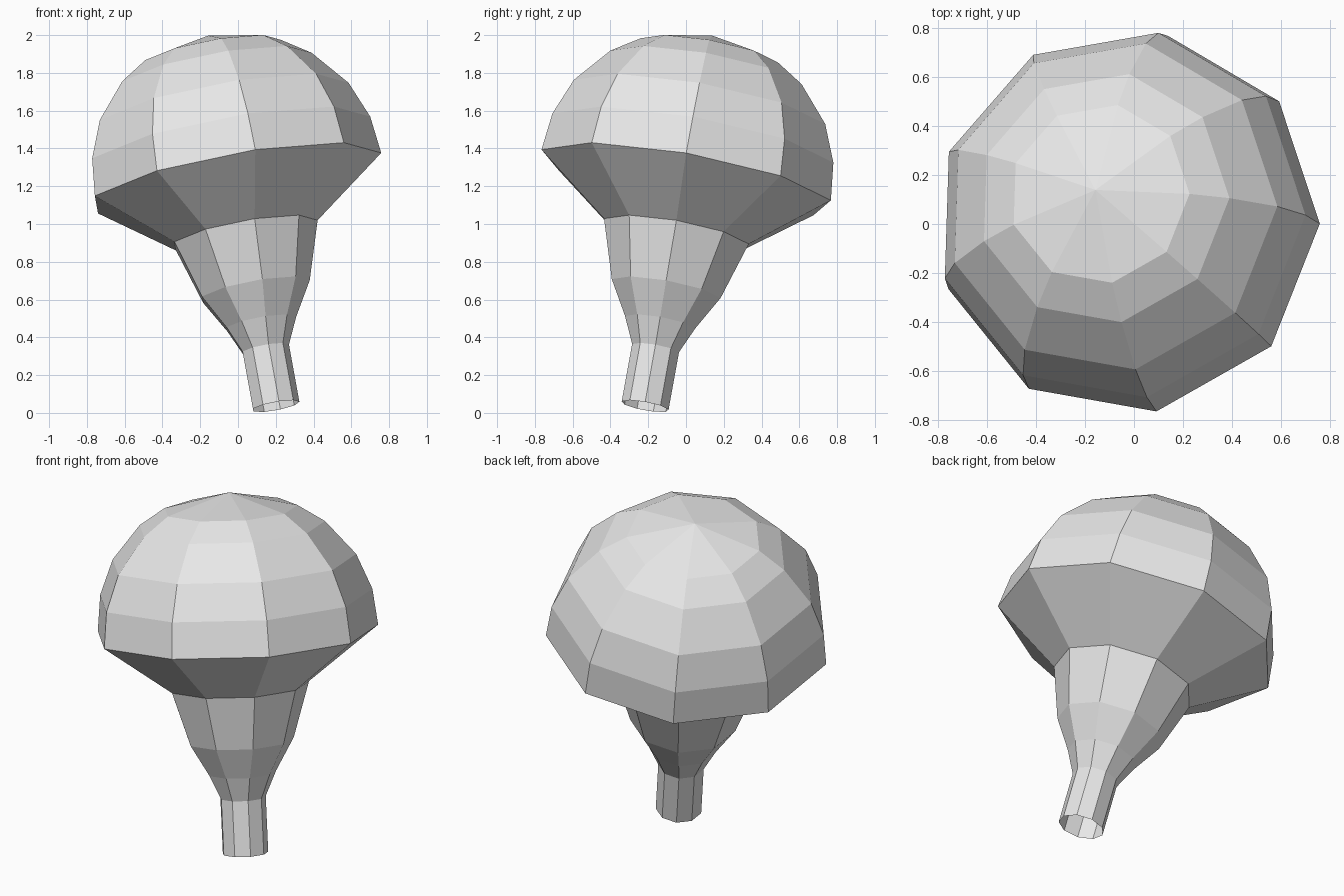
import bpy
import bmesh
from math import cos, sin, radians, tau
from mathutils import Euler, Vector

cube = bpy.data.objects.get("Cube")
if cube:
    bpy.data.objects.remove(cube, do_unlink=True)

SIDES = 9
TILT = Euler((radians(-10.1), radians(-10.3), 0)).to_matrix()
RIM_CENTRE = Vector((-0.019, 0.001, 1.235))

grey = bpy.data.materials.new("light_grey")
grey.use_nodes = True
colour = (0.8, 0.8, 0.8, 1)
grey.diffuse_color = colour
grey.node_tree.nodes["Principled BSDF"].inputs["Base Color"].default_value = colour


def lathe(name, profile, apex):
    """Spin (radius, height) rings around the tilted axis, closed by a point."""
    bm = bmesh.new()

    def vert(r, a, h):
        return bm.verts.new(RIM_CENTRE + TILT @ Vector((r * cos(a), r * sin(a), h)))

    rings = [[vert(r, tau * k / SIDES, h) for k in range(SIDES)] for r, h in profile]
    tip = vert(0, 0, apex)
    for k in range(SIDES):
        n = (k + 1) % SIDES
        for low, high in zip(rings, rings[1:]):
            bm.faces.new((low[k], low[n], high[n], high[k]))
        bm.faces.new((rings[-1][k], rings[-1][n], tip))
    mesh = bpy.data.meshes.new(name)
    bm.to_mesh(mesh)
    bm.free()
    mesh.materials.append(grey)
    obj = bpy.data.objects.new(name, mesh)
    bpy.context.collection.objects.link(obj)
    return obj


# Open tube, flaring neck, underside and faceted dome in one continuous shell
tube = [(0.128, -1.238), (0.128, -0.925)]
neck = [(0.192, -0.785), (0.297, -0.605), (0.395, -0.295)]
dome = [(0.79, 0), (0.767, 0.203), (0.686, 0.403), (0.522, 0.597), (0.374, 0.695)]
lathe("domed_bulb", tube + neck + dome, 0.787)
